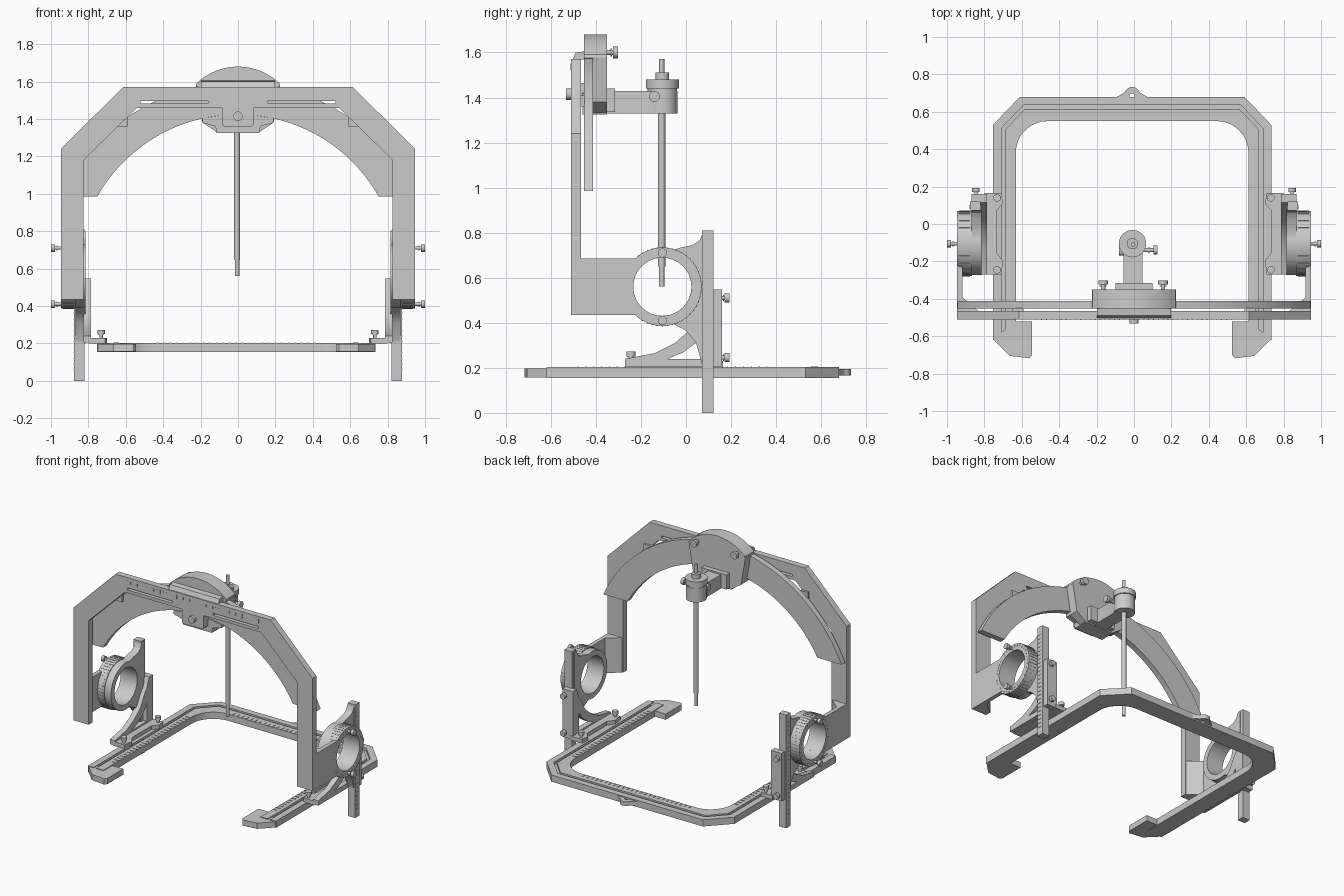
import bpy, bmesh
from math import sin, cos, pi, radians, asin, degrees
from mathutils import Vector, Matrix

if "Cube" in bpy.data.objects:
    bpy.data.objects.remove(bpy.data.objects["Cube"])

MAP = {'X': lambda u, v, w: (w, u, v), 'Y': lambda u, v, w: (u, w, v), 'Z': lambda u, v, w: (u, v, w)}


def finish(name, bm):
    bmesh.ops.recalc_face_normals(bm, faces=bm.faces)
    me = bpy.data.meshes.new(name)
    bm.to_mesh(me)
    bm.free()
    ob = bpy.data.objects.new(name, me)
    bpy.context.collection.objects.link(ob)
    return ob


def arc(cx, cy, r, a0, a1, n=24):
    return [(cx + r * cos(radians(a0 + (a1 - a0) * i / n)), cy + r * sin(radians(a0 + (a1 - a0) * i / n)))
            for i in range(n + 1)]


def circle(cx, cy, r, n=48):
    return arc(cx, cy, r, 0, 360, n)[:-1]


def rect(a, b, c, d):
    return [(a, c), (b, c), (b, d), (a, d)]


def plate(name, axis, lo, hi, *loops):
    """Flat plate from an outline plus hole loops, extruded from lo to hi along axis."""
    cu = bpy.data.curves.new(name, 'CURVE')
    cu.dimensions, cu.fill_mode, cu.extrude = '2D', 'BOTH', 0.5
    for loop in loops:
        s = cu.splines.new('POLY')
        s.points.add(len(loop) - 1)
        for p, (u, v) in zip(s.points, loop):
            p.co = (u, v, 0, 1)
        s.use_cyclic_u = True
    tmp = bpy.data.objects.new(name, cu)
    me = bpy.data.meshes.new_from_object(tmp)
    bm = bmesh.new()
    bm.from_mesh(me)
    bmesh.ops.remove_doubles(bm, verts=bm.verts, dist=1e-5)
    for v in bm.verts:
        v.co = MAP[axis](v.co.x, v.co.y, hi if v.co.z > 0 else lo)
    bpy.data.objects.remove(tmp)
    bpy.data.curves.remove(cu)
    bpy.data.meshes.remove(me)
    return finish(name, bm)


def rods(name, start, direction, *segs, n=24):
    """Stack of coaxial cylinders, each given as (from, to, radius) along direction."""
    d, bm = Vector(direction).normalized(), bmesh.new()
    rot = d.to_track_quat('Z', 'Y').to_matrix().to_4x4()
    for a, b, r in segs:
        bmesh.ops.create_cone(bm, cap_ends=True, segments=n, radius1=r, radius2=r, depth=b - a,
                              matrix=Matrix.Translation(Vector(start) + d * (a + b) / 2) @ rot)
    return finish(name, bm)


def knob(name, start, direction, length, r=0.02):
    return rods(name, start, direction, (-0.02, length, r * 0.45), (length * 0.35, length * 0.45, r * 0.7),
                (length - 0.022, length, r))


def ticks(name, boxes):
    """Many small graduation marks in one mesh: (centre, size, rotation about x)."""
    bm = bmesh.new()
    for c, s, a in boxes:
        bmesh.ops.create_cube(bm, size=1, matrix=Matrix.Translation(c) @ Matrix.Rotation(a, 4, 'X')
                              @ Matrix.Diagonal((*s, 1)))
    return finish(name, bm)


def both(half):
    return half + [(-x, y) for x, y in reversed(half)]


# U-shaped base: lower tray, outer rail, toothed inner rail, feet
def outer_path(d):
    return both([(0.744 - d, -0.62), (0.744 - d, 0.53 - 0.4 * d), (0.6 - 0.4 * d, 0.68 - d)])


inner = both([(0.622, -0.62)] + arc(0.452, 0.38, 0.17, 0, 90, 12))
base = [plate("base_tray", 'Z', 0.155, 0.185, outer_path(0) + inner[::-1]),
        plate("base_outer_rail", 'Z', 0.18, 0.203, outer_path(0) + outer_path(0.045)[::-1]),
        plate("base_inner_rail", 'Z', 0.18, 0.203, outer_path(0.065) + inner[::-1]),
        plate("base_rear_tab", 'Z', 0.165, 0.195, [(0.09, 0.675), (0.045, 0.7)] + arc(0, 0.69, 0.042, 20, 160, 12)
              + [(-0.045, 0.7), (-0.09, 0.675)], circle(0, 0.685, 0.014, 20))]
for s in (-1, 1):
    foot = [(0.744, -0.615), (0.655, -0.705), (0.55, -0.718), (0.535, -0.7), (0.535, -0.52), (0.625, -0.52)]
    base.append(plate("base_foot", 'Z', 0.157, 0.198, [(s * x, y) for x, y in foot]))
base.append(ticks("base_scale", [((s * 0.64, -0.48 + i * 0.035, 0.204), (0.03, 0.005, 0.004), 0)
                                 for s in (-1, 1) for i in range(25)]
                  + [((-0.42 + i * 0.035, 0.57, 0.204), (0.005, 0.03, 0.004), 0) for i in range(25)]))
for ob in base:
    ob.data.transform(Matrix.Translation((-0.01, 0, 0)))

# Front arch with two long slots
slots = [rect(s * 0.34 - 0.18, s * 0.34 + 0.18, 1.482, 1.497) for s in (-1, 1)]
plate("front_arch", 'Y', -0.51, -0.465,
      both([(0.947, 0.435), (0.947, 1.24), (0.615, 1.57)])
      + both([(0.826, 0.435), (0.826, 1.18), (0.54, 1.46)])[::-1], *slots)
ticks("arch_scale", [((-0.52 + i * 0.026, -0.51, 1.537), (0.004, 0.004, 0.03 if i % 5 == 0 else 0.018), 0)
                     for i in range(41)])

# Curved track, concentric with the side rings
ZC, RO, RI = 0.56, 1.035, 0.864
ao, ai = degrees(asin(0.425 / RO)), degrees(asin(0.425 / RI))
plate("curved_track", 'Y', -0.453, -0.412, arc(0, ZC, RO, ao, 180 - ao, 64) + arc(0, ZC, RI, 180 - ai, ai, 64))
for s in (-1, 1):
    plate("track_spacer", 'Y', -0.47, -0.45, rect(s * 0.62 - 0.03, s * 0.62 + 0.03, 1.36, 1.41))

# Side assemblies: arm, ring, post, bracket and screws on each side
YC = -0.105
for s in (-1, 1):
    X = lambda a, b: sorted((s * a, s * b))
    plate("side_arm", 'X', *X(0.918, 0.947),
          [(-0.51, 0.435), (-0.2, 0.435)] + arc(YC, ZC, 0.15, 230, 130, 12) + [(-0.2, 0.685), (-0.51, 0.685)])
    plate("arm_corner_fillet", 'Z', 0.435, 0.685, [(s * 0.83, -0.466), (s * 0.92, -0.466), (s * 0.92, -0.39)])
    plate("pivot_ring", 'X', *X(0.866, 0.946), circle(YC, ZC, 0.174, 64), circle(YC, ZC, 0.129, 64))
    plate("ring_carrier", 'X', *X(0.815, 0.868),
          arc(YC, ZC, 0.168, 75, 285, 36) + [(0.0, 0.365), (0.045, 0.31), (0.075, 0.2), (0.1, 0.2), (0.1, 0.8),
          (0.075, 0.8), (0.06, 0.765), (0.03, 0.745), (-0.02, 0.735)], circle(YC, ZC, 0.129, 48))
    plate("side_post", 'X', *X(0.82, 0.878), rect(0.072, 0.121, 0, 0.81))
    ticks("ring_scale", [((s * 0.906, YC + 0.174 * cos(a), ZC + 0.174 * sin(a)), (0.06, 0.004, 0.005), a)
                         for a in [i * pi / 24 for i in range(48)]]
          + [((s * 0.946, YC + 0.16 * cos(a), ZC + 0.16 * sin(a)), (0.003, 0.018, 0.004), a)
             for a in [i * pi / 18 for i in range(36)]])
    ticks("post_scale", [((s * 0.878, 0.09, 0.06 + i * 0.03), (0.004, 0.022, 0.004), 0) for i in range(24)])
    # bracket with sweeping brace
    plate("bracket", 'X', *X(0.785, 0.825),
          [(-0.27, 0.205), (0.16, 0.205), (0.16, 0.548), (0.115, 0.548), (0.09, 0.48), (0.065, 0.45),
           (0.02, 0.37), (-0.05, 0.31), (-0.14, 0.265), (-0.27, 0.24)],
          [(-0.08, 0.24), (0.09, 0.24), (0.09, 0.37), (0.05, 0.315), (-0.01, 0.27)])
    plate("bracket_rail", 'X', *X(0.815, 0.868), rect(0.115, 0.16, 0.205, 0.548))
    plate("bracket_shoe", 'Z', 0.2, 0.23, [(s * 0.80, -0.27), (s * 0.71, -0.27), (s * 0.7, -0.2),
          (s * 0.735, -0.15), (s * 0.735, 0.07), (s * 0.7, 0.11), (s * 0.71, 0.165), (s * 0.80, 0.165)])
    for y in (-0.245, 0.14):
        knob("shoe_screw", (s * 0.732, y, 0.23), (0, 0, 1), 0.043)
    for z in (0.51, 0.245):
        knob("bracket_screw", (s * 0.845, 0.15, z), (0, 1, 0), 0.043)
    for z in (0.71, 0.41):
        knob("ring_screw", (s * 0.945, YC, z), (s, 0, 0), 0.055)

# Slider riding on the curved track
cap = arc(0, 1.36, 0.32, 46, 134, 20)
plate("slider_cap", 'Y', -0.453, -0.35, [(0.225, 1.575)] + cap + [(-0.225, 1.575)]
      + arc(0, ZC, RO, 102, 78, 12))
plate("slider_back", 'Y', -0.412, -0.35, both([(0.115, 1.33), (0.19, 1.38), (0.225, 1.58), (0.2, 1.6)]))
plate("slider_lower_jaw", 'Y', -0.46, -0.35, both([(0.115, 1.325), (0.12, 1.36), (0.19, 1.38), (0.19, 1.404),
                                                  (0.08, 1.421)]))
plate("slider_front_clamp", 'Y', -0.51, -0.45, both([(0.075, 1.36), (0.085, 1.37), (0.085, 1.465)]))
plate("slider_pointer", 'X', -0.197, 0.197, [(-0.505, 1.565), (-0.45, 1.57), (-0.45, 1.605), (-0.49, 1.6)])
rods("clamp_screw", (0, -0.51, 1.415), (0, -1, 0), (-0.02, 0.022, 0.025))
for x in (-0.165, 0.155):
    knob("slider_screw", (x, -0.352, 1.6), (0, 1, 0), 0.05, 0.026)

# Probe arm, collar and probe
plate("probe_arm", 'Z', 1.33, 1.43, [(0.045, -0.36), (0.045, -0.15)] + arc(-0.008, YC, 0.068, -35, 215, 32)
      + [(-0.055, -0.15), (-0.055, -0.36)])
plate("arm_root", 'Y', -0.355, -0.315, both([(0.1, 1.335), (0.1, 1.44)]))
rods("probe_collar", (-0.008, YC, 0), (0, 0, 1), (1.425, 1.445, 0.066), (1.44, 1.48, 0.073), (1.48, 1.51, 0.03), n=48)
knob("collar_screw", (0.05, -0.14, 1.405), (1, 0, 0), 0.075, 0.024)
rods("collar_set_screw", (-0.06, -0.147, 1.41), (-1, 0, 0), (-0.02, 0.02, 0.022))
rods("probe", (-0.005, YC - 0.003, 0), (0, 0, 1), (0.56, 0.66, 0.012), (0.65, 1.44, 0.016), (1.44, 1.572, 0.012))

# Smooth the round surfaces, keep edges crisp
for ob in bpy.context.collection.objects:
    ob.select_set(True)
    bpy.context.view_layer.objects.active = ob
bpy.ops.object.shade_smooth_by_angle(angle=radians(30))
